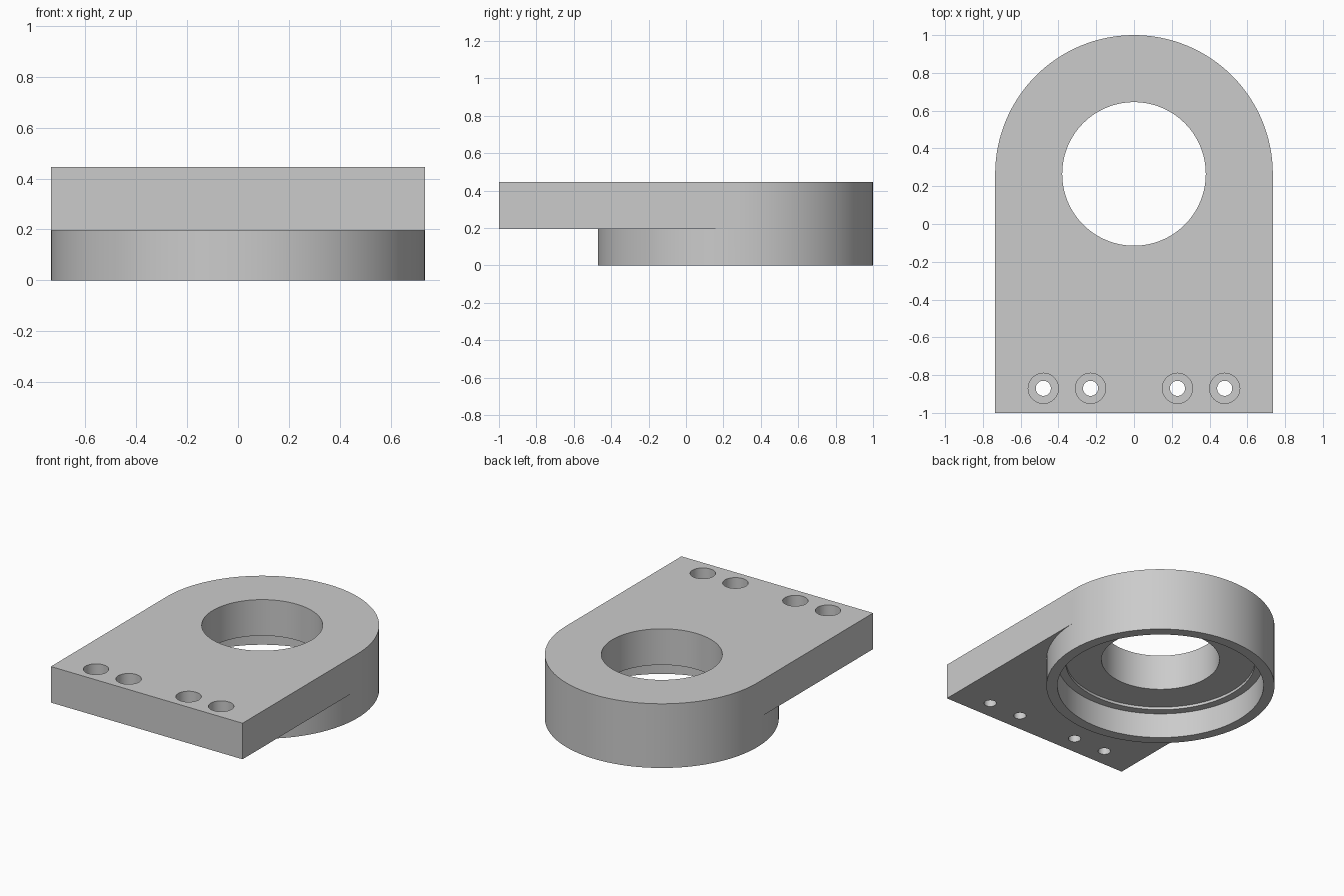
import bpy, bmesh, math

if "Cube" in bpy.data.objects:
    bpy.data.objects.remove(bpy.data.objects["Cube"], do_unlink=True)

RADIUS, CENTRE_Y = 0.735, 0.265
UNDERSIDE, TOP = 0.195, 0.445

grey = bpy.data.materials.new("machined grey")
grey.use_nodes = True
colour = (0.6, 0.6, 0.6, 1)
grey.diffuse_color = colour
grey.node_tree.nodes["Principled BSDF"].inputs["Base Color"].default_value = colour


def add_object(name, bm):
    bmesh.ops.recalc_face_normals(bm, faces=bm.faces)
    mesh = bpy.data.meshes.new(name)
    bm.to_mesh(mesh)
    bm.free()
    mesh.materials.append(grey)
    obj = bpy.data.objects.new(name, mesh)
    bpy.context.collection.objects.link(obj)
    return obj


def turned(name, x, y, profile, segments):
    """Solid of revolution from (radius, height) pairs, capped at both ends."""
    bm = bmesh.new()
    rings = []
    for r, z in profile:
        angles = [2 * math.pi * i / segments for i in range(segments)]
        rings.append([bm.verts.new((round(x + r * math.cos(a), 6),
                                    round(y + r * math.sin(a), 6), z)) for a in angles])
    for low, high in zip(rings, rings[1:]):
        for i in range(segments):
            j = (i + 1) % segments
            bm.faces.new((low[i], low[j], high[j], high[i]))
    bm.faces.new(rings[0])
    bm.faces.new(rings[-1])
    return add_object(name, bm)


def combine(target, other, operation):
    mod = target.modifiers.new(operation.lower(), "BOOLEAN")
    mod.operation, mod.solver, mod.object = operation, "EXACT", other
    bpy.context.view_layer.objects.active = target
    bpy.ops.object.modifier_apply(modifier=mod.name)
    bpy.data.objects.remove(other, do_unlink=True)


# Round housing and the flat mounting slab that runs forward from it
bracket = turned("bearing_bracket", 0, CENTRE_Y, [(RADIUS, 0), (RADIUS, TOP)], 128)
bm = bmesh.new()
bmesh.ops.create_cube(bm, size=1)
for v in bm.verts:
    v.co.x = math.copysign(RADIUS, v.co.x)
    v.co.y = CENTRE_Y if v.co.y > 0 else -1
    v.co.z = TOP if v.co.z > 0 else UNDERSIDE
combine(bracket, add_object("mounting_slab", bm), "UNION")

# Stepped bore: wide seat from below, shallow relief, narrower through hole
bore = [(0.664, -0.1), (0.664, 0.176), (0.61, 0.176),
        (0.61, UNDERSIDE), (0.38, UNDERSIDE), (0.38, 0.6)]
combine(bracket, turned("bore_cutter", 0, CENTRE_Y, bore, 128), "DIFFERENCE")

# Four counterbored screw holes along the front edge
screw = [(0.04, 0.1), (0.04, 0.305), (0.08, 0.305), (0.08, 0.6)]
for side in (-1, 1):
    for x in (0.23, 0.48):
        combine(bracket, turned("screw_cutter", side * x, -0.87, screw, 48), "DIFFERENCE")

# Tidy coplanar faces and shade the round walls smooth
bm = bmesh.new()
bm.from_mesh(bracket.data)
bmesh.ops.remove_doubles(bm, verts=bm.verts, dist=0.0001)
bmesh.ops.dissolve_limit(bm, angle_limit=math.radians(0.3), verts=bm.verts, edges=bm.edges)
bm.to_mesh(bracket.data)
bm.free()
bpy.ops.object.select_all(action="DESELECT")
bracket.select_set(True)
bpy.context.view_layer.objects.active = bracket
bpy.ops.object.shade_smooth_by_angle(angle=math.radians(30))
